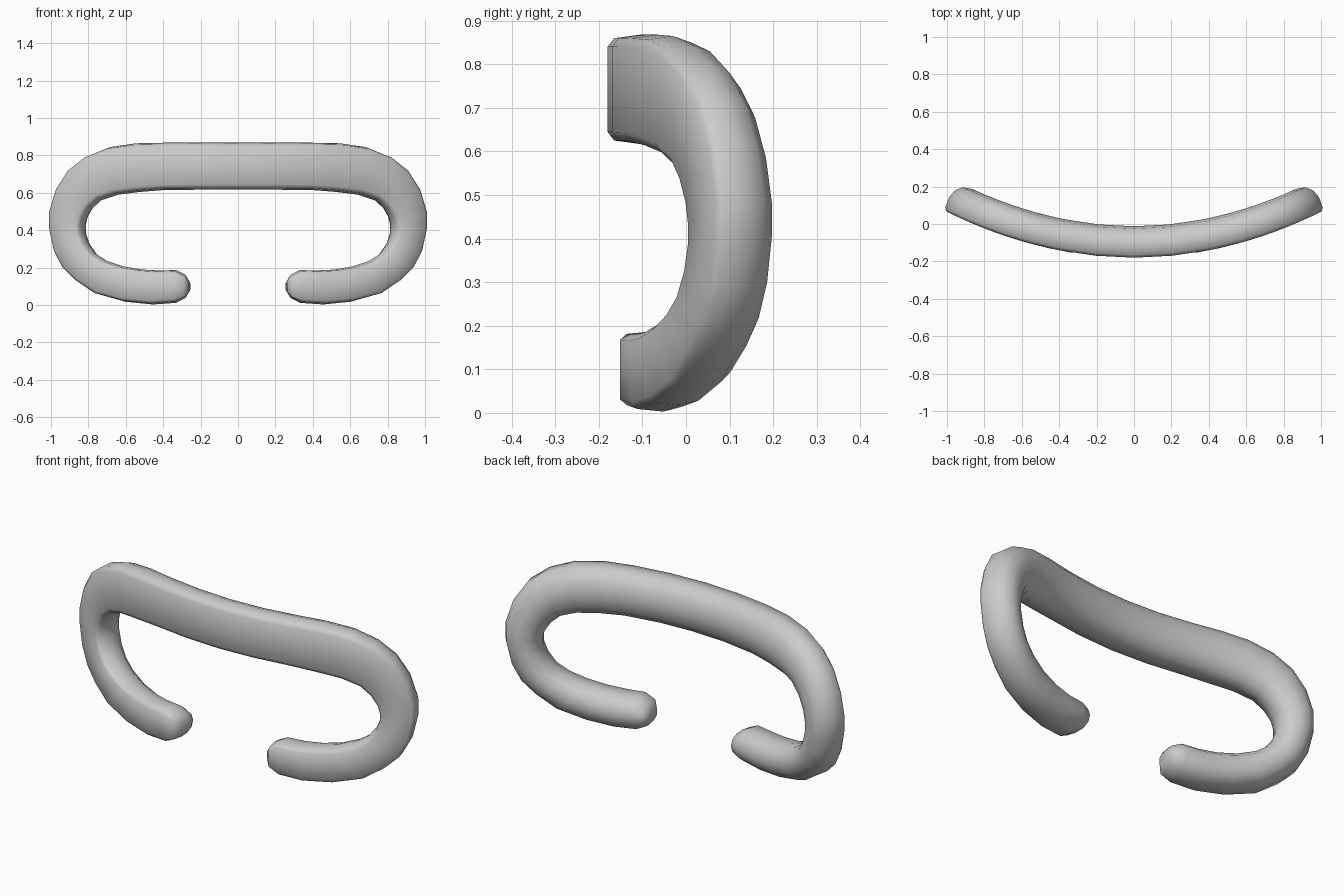
import bpy, bmesh, math

cube = bpy.data.objects.get("Cube")
if cube:
    bpy.data.objects.remove(cube)

grey = bpy.data.materials.new("light_grey")
grey.use_nodes = True
grey.diffuse_color = (0.6, 0.6, 0.6, 1)
grey.node_tree.nodes["Principled BSDF"].inputs["Base Color"].default_value = (0.6, 0.6, 0.6, 1)

# Outer and inner outline pairs of one half: (outer x, outer z, inner x, inner z)
half = [
    (0.00, 0.868, 0.00, 0.617), (0.20, 0.868, 0.20, 0.617),
    (0.40, 0.868, 0.40, 0.615), (0.55, 0.865, 0.53, 0.605),
    (0.69, 0.845, 0.65, 0.59), (0.81, 0.797, 0.74, 0.56),
    (0.90, 0.725, 0.79, 0.515), (0.965, 0.62, 0.82, 0.465),
    (1.00, 0.50, 0.83, 0.425), (1.00, 0.41, 0.83, 0.385),
    (0.975, 0.29, 0.81, 0.33), (0.93, 0.20, 0.77, 0.275),
    (0.86, 0.13, 0.71, 0.237), (0.76, 0.06, 0.62, 0.207),
    (0.61, 0.018, 0.52, 0.19), (0.46, 0.003, 0.43, 0.185),
    (0.335, 0.012, 0.335, 0.187), (0.285, 0.038, 0.285, 0.162),
    (0.263, 0.075, 0.263, 0.125),
]

# D-shaped section: flat front, rounded back (across, depth)
side = [(0.78, 0.0), (0.935, 0.015), (1.0, 0.075), (0.88, 0.12), (0.55, 0.155)]
section = side + [(0, 0.168)] + [(-u, d) for u, d in reversed(side)] + [(0, 0)]


def bend(x, z, d):
    """Wrap a flat outline point around the curved front, d deep."""
    angle = math.atan(0.49 * x)
    front_x = x + 0.05 * math.sin(angle)
    return (front_x - d * math.sin(angle),
            -0.18 + 0.245 * front_x ** 2 + d * math.cos(angle), z)


def ring(bm, pair, sign, squeeze):
    ox, oz, ix, iz = pair
    verts = []
    for u, d in section:
        t = (1 + u) / 2
        depth = 0.08 + (d - 0.08) * squeeze
        verts.append(bm.verts.new(bend(sign * (ix + (ox - ix) * t), iz + (oz - iz) * t, depth)))
    return verts


# Curved tube, from the left tip over the top bar to the right tip
bm = bmesh.new()
squeezes = [1.0] * (len(half) - 2) + [0.9, 0.55]
stations = list(zip(half, squeezes))
rings = [ring(bm, p, -1, s) for p, s in reversed(stations[1:])]
rings += [ring(bm, p, 1, s) for p, s in stations]
n = len(section)
for a, b in zip(rings, rings[1:]):
    for i in range(n):
        j = (i + 1) % n
        bm.faces.new((a[i], a[j], b[j], b[i]))
bm.faces.new(rings[0])
bm.faces.new(rings[-1])
bmesh.ops.recalc_face_normals(bm, faces=bm.faces)
for face in bm.faces:
    face.smooth = True

mesh = bpy.data.meshes.new("curved_handle")
bm.to_mesh(mesh)
bm.free()
mesh.materials.append(grey)
handle = bpy.data.objects.new("curved_handle", mesh)
bpy.context.collection.objects.link(handle)
